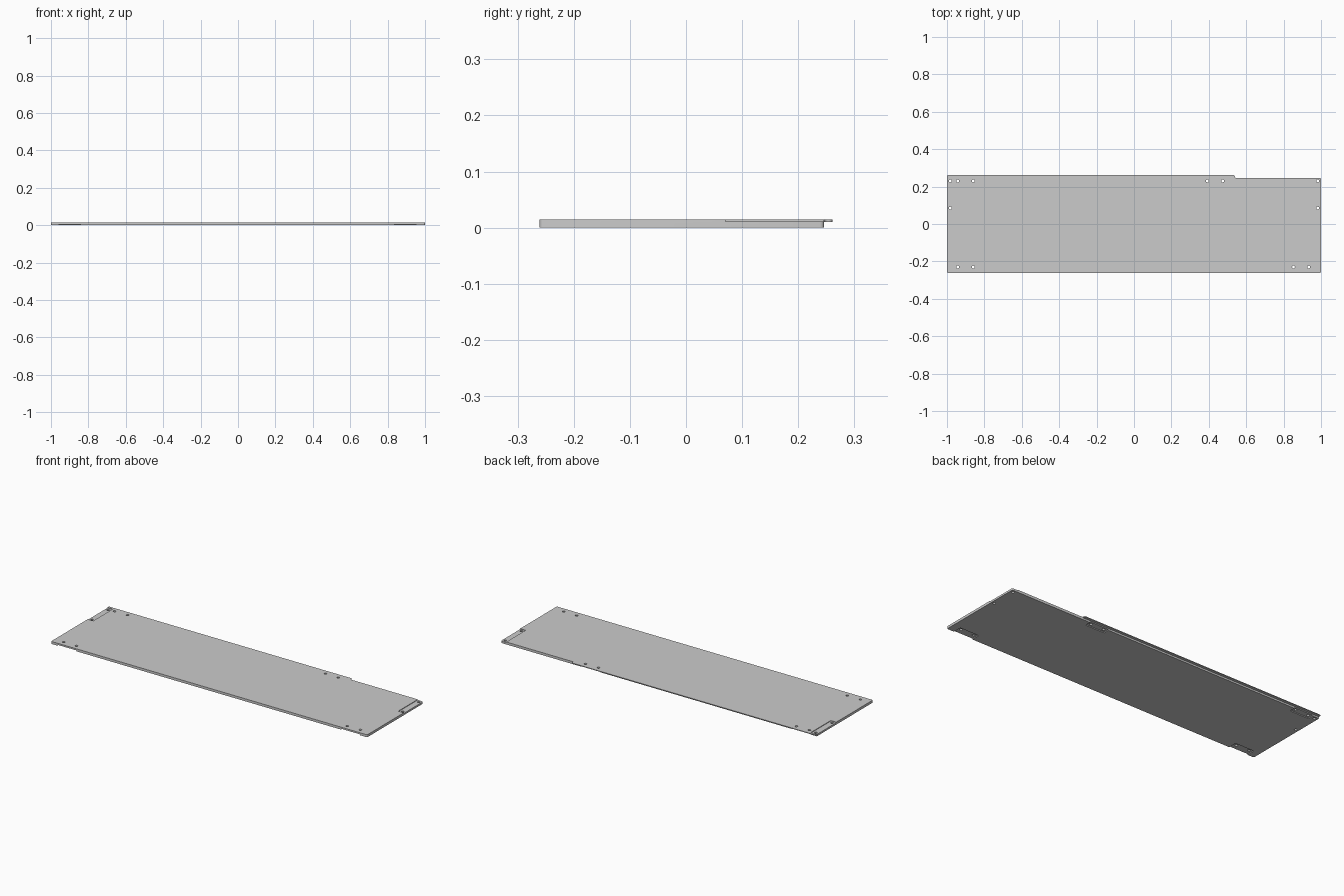
import bpy, bmesh, math
from mathutils import Vector

if "Cube" in bpy.data.objects:
    bpy.data.objects.remove(bpy.data.objects["Cube"])

TOP = 0.0142      # panel thickness
BACK = 0.246      # back edge of the main body
LIP = 0.0102      # underside of the thin back lip


def link(bm, name):
    bmesh.ops.recalc_face_normals(bm, faces=bm.faces)
    me = bpy.data.meshes.new(name)
    bm.to_mesh(me)
    bm.free()
    ob = bpy.data.objects.new(name, me)
    bpy.context.collection.objects.link(ob)
    return ob


def prism(name, pts, z0, z1):
    bm = bmesh.new()
    face = bm.faces.new([bm.verts.new((x, y, z0)) for x, y in pts])
    ext = bmesh.ops.extrude_face_region(bm, geom=[face])
    verts = [g for g in ext["geom"] if isinstance(g, bmesh.types.BMVert)]
    bmesh.ops.translate(bm, verts=verts, vec=(0, 0, z1 - z0))
    return link(bm, name)


def box(name, x0, x1, y0, y1, z0, z1):
    return prism(name, [(x0, y0), (x1, y0), (x1, y1), (x0, y1)], z0, z1)


def circle(x, y, r, n=20):
    return [(x + r * math.cos(2 * math.pi * i / n),
             y + r * math.sin(2 * math.pi * i / n)) for i in range(n)]


def fillet(corners, r, n=4):
    # round each corner of a square-cornered outline
    out = []
    for i, (x, y) in enumerate(corners):
        p = Vector((x, y))
        a = (Vector(corners[i - 1]) - p).normalized() * r
        b = (Vector(corners[(i + 1) % len(corners)]) - p).normalized() * r
        for k in range(n + 1):
            t = math.pi / 2 * k / n
            out.append(tuple(p + a * (1 - math.sin(t)) + b * (1 - math.cos(t))))
    return out


# flat panel with a step in its back edge
outline = [(-1, -0.261), (1, -0.261), (1, BACK), (0.54, BACK),
           (0.54, 0.261), (-1, 0.261)]
panel = prism("panel", fillet(outline, 0.007), 0, TOP)

# rebate below the back lip
cutters = [box("lip_rebate", -1.1, 0.6, BACK, 0.3, -0.1, LIP)]

# shallow end recesses on top
for s in (-1, 1):
    cutters.append(box("end_recess", min(s * 0.965, s * 1.1), max(s * 0.965, s * 1.1),
                       0.07, 0.248, 0.0108, 0.1))

# fixing pockets underneath, open to the front and back edges
for x in (-0.9, 0.895):
    cutters.append(box("front_pocket", x - 0.06, x + 0.06, -0.3, -0.212, -0.1, 0.005))
for x in (-0.9, 0.433):
    cutters.append(box("back_pocket", x - 0.06, x + 0.06, 0.212, 0.3, -0.1, 0.005))

# screw holes
holes = [(x, -0.23) for x in (-0.942, -0.86, 0.853, 0.935)]
holes += [(x, 0.23) for x in (-0.942, -0.86, 0.392, 0.474)]
holes += [(s * 0.983, y) for s in (-1, 1) for y in (0.085, 0.23)]
for x, y in holes:
    cutters.append(prism("screw_hole", circle(x, y, 0.0075), -0.1, 0.1))

# cut everything out of the panel
bpy.context.view_layer.objects.active = panel
for c in cutters:
    c.hide_render = True
    mod = panel.modifiers.new("cut", "BOOLEAN")
    mod.operation = "DIFFERENCE"
    mod.solver = "EXACT"
    mod.object = c
    bpy.ops.object.modifier_apply(modifier=mod.name)
    bpy.data.objects.remove(c)

panel.select_set(True)
bpy.ops.object.shade_smooth_by_angle(angle=math.radians(30))
